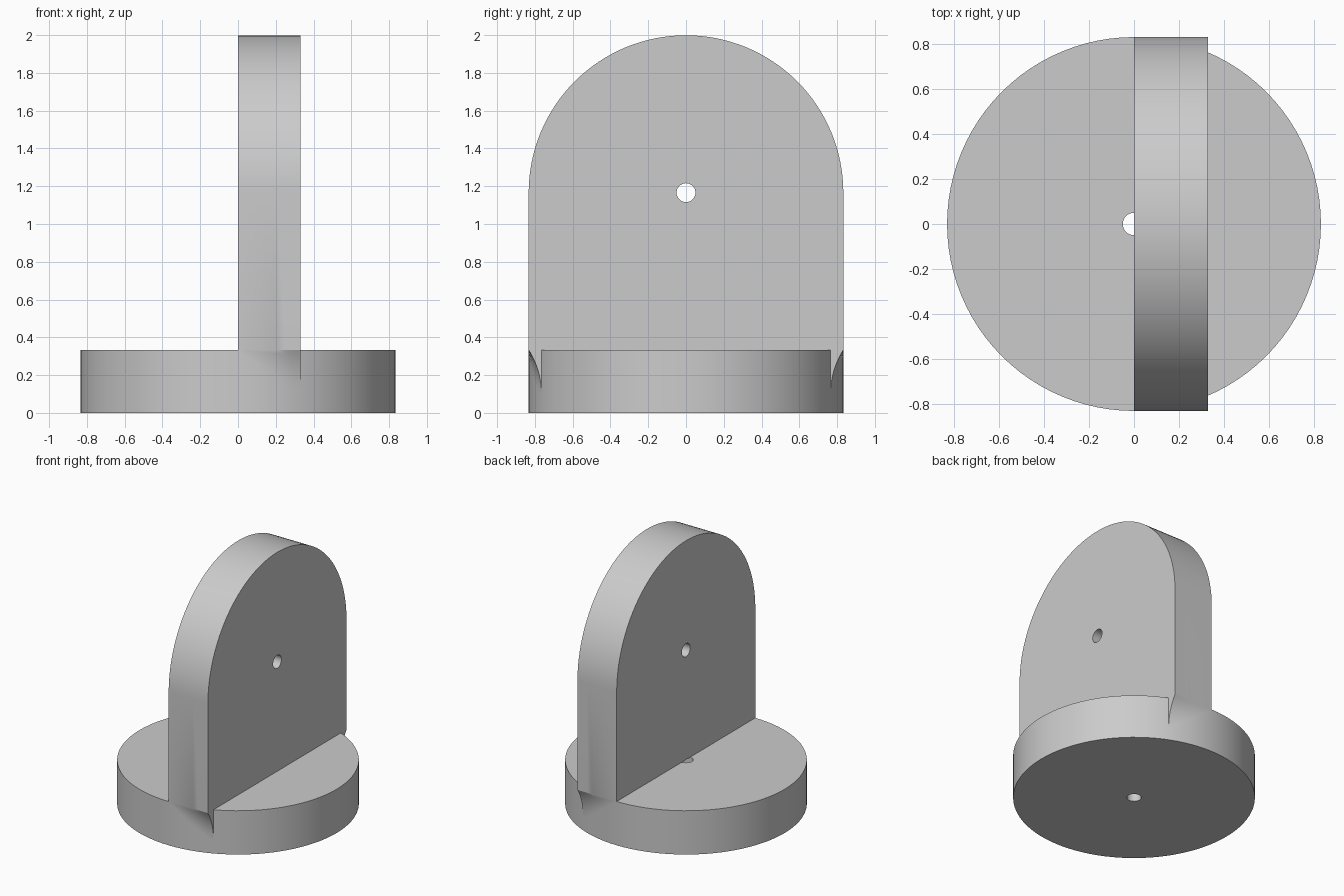
import bpy, bmesh
from math import sin, cos, pi, sqrt, asin, radians

R = 0.833            # base radius and arch radius
BASE_H = 0.333       # base height
THICK = 0.33         # upright thickness
AXIS_Z = BASE_H + R  # arch centre height
HOLE_R = 0.05
FILLET_R = 0.433     # curve of the supports under the overhanging corners

if "Cube" in bpy.data.objects:
    bpy.data.objects.remove(bpy.data.objects["Cube"])

grey = bpy.data.materials.new("plain grey")
grey.use_nodes = True
colour = (0.6, 0.6, 0.6, 1)
grey.diffuse_color = colour
grey.node_tree.nodes["Principled BSDF"].inputs["Base Color"].default_value = colour


def cylinder(name, radius, depth, location, rotation=(0, 0, 0), sides=96):
    bpy.ops.mesh.primitive_cylinder_add(vertices=sides, radius=radius, depth=depth,
                                        location=location, rotation=rotation)
    obj = bpy.context.object
    obj.name = name
    return obj


def drill(obj, cutter):
    mod = obj.modifiers.new("hole", 'BOOLEAN')
    mod.operation = 'DIFFERENCE'
    mod.solver = 'EXACT'
    mod.object = cutter
    bpy.context.view_layer.objects.active = obj
    bpy.ops.object.modifier_apply(modifier=mod.name)
    bpy.data.objects.remove(cutter)


def finish(obj):
    obj.data.materials.clear()
    obj.data.materials.append(grey)
    bpy.ops.object.select_all(action='DESELECT')
    obj.select_set(True)
    bpy.context.view_layer.objects.active = obj
    bpy.ops.object.shade_smooth_by_angle(angle=radians(20))


def upright_section(x, arch_steps=64, curve_steps=8):
    """Closed outline at one x: arch on top, curved supports down to the base rim."""
    rim = sqrt(R * R - x * x)
    gap = R - rim
    sweep = asin(sqrt(max(0, 2 * FILLET_R * gap - gap * gap)) / FILLET_R)
    low = BASE_H - FILLET_R * sin(sweep)
    side = []
    for i in range(1, curve_steps + 1):
        a = sweep * (1 - i / curve_steps)
        side.append((rim + FILLET_R * (1 - cos(a)), low + FILLET_R * sin(a)))
    side = [(R, BASE_H)] + side + [(0.7, low), (0.7, BASE_H)]
    arch = [(R * cos(pi * i / arch_steps), AXIS_Z + R * sin(pi * i / arch_steps))
            for i in range(arch_steps + 1)]
    outline = arch + [(-y, z) for y, z in side] + side[::-1]
    return [(x, y, z) for y, z in outline]


# Round base with a centre hole
base = cylinder("round_base", R, BASE_H, (0, 0, BASE_H / 2))
drill(base, cylinder("base_cutter", HOLE_R, 1, (0, 0, BASE_H / 2), sides=32))
finish(base)

# Arched upright, lofted across its thickness
bm = bmesh.new()
stations = 8
rings = [[bm.verts.new(p) for p in upright_section(THICK * i / stations)]
         for i in range(stations + 1)]
for a, b in zip(rings, rings[1:]):
    for i in range(len(a)):
        j = (i + 1) % len(a)
        bm.faces.new((a[i], a[j], b[j], b[i]))
bm.faces.new(rings[0])
bm.faces.new(rings[-1][::-1])
bmesh.ops.remove_doubles(bm, verts=bm.verts, dist=0.00001)
bmesh.ops.recalc_face_normals(bm, faces=bm.faces)
mesh = bpy.data.meshes.new("arched_upright")
bm.to_mesh(mesh)
bm.free()
upright = bpy.data.objects.new("arched_upright", mesh)
bpy.context.collection.objects.link(upright)
drill(upright, cylinder("upright_cutter", HOLE_R, 1, (THICK / 2, 0, AXIS_Z),
                        (0, pi / 2, 0), sides=32))
finish(upright)
